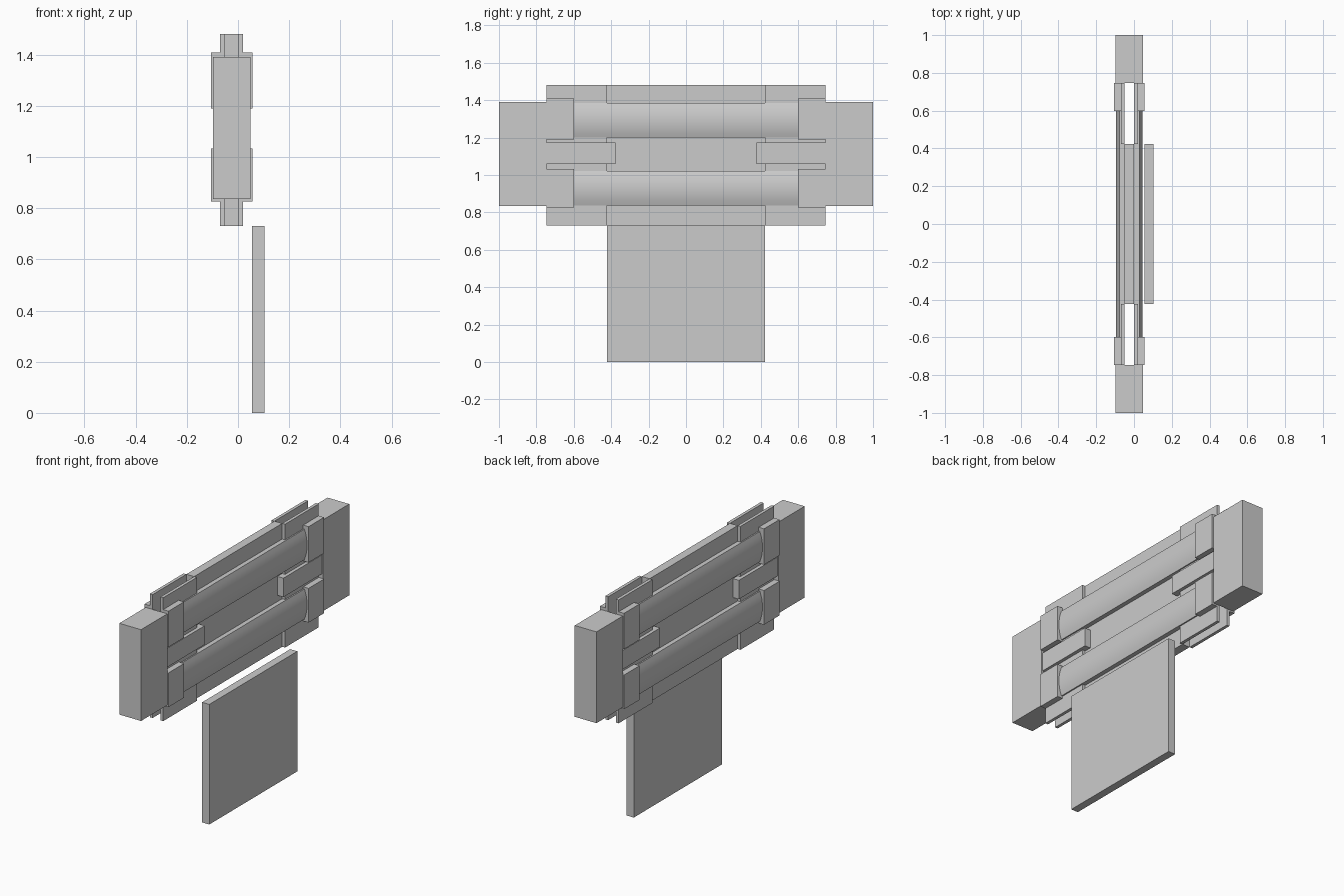
import bpy
import math

if "Cube" in bpy.data.objects:
    bpy.data.objects.remove(bpy.data.objects["Cube"])

CX = -0.025  # centre plane of the upper assembly


def mesh_object(name, verts, faces):
    me = bpy.data.meshes.new(name)
    me.from_pydata(verts, [], faces)
    ob = bpy.data.objects.new(name, me)
    bpy.context.collection.objects.link(ob)
    return ob


def prism(name, profile, y0, y1):
    """Extrude a counter-clockwise (x, z) profile along y."""
    n = len(profile)
    verts = [(x, y, z) for y in (y0, y1) for x, z in profile]
    faces = [tuple(range(n)), tuple(range(2 * n - 1, n - 1, -1))]
    faces += [(i, i + n, (i + 1) % n + n, (i + 1) % n) for i in range(n)]
    return mesh_object(name, verts, faces)


def box(name, x0, x1, y0, y1, z0, z1):
    return prism(name, [(x0, z0), (x1, z0), (x1, z1), (x0, z1)], y0, y1)


def both_sides(s, d0, d1):
    """x range at distance d0..d1 from the centre plane on side s."""
    return sorted((CX + s * d0, CX + s * d1))


# hanging plate and core panel
box("hanging_plate", 0.055, 0.103, -0.423, 0.423, 0, 0.73)
box("core_panel", -0.051, 0.001, -0.423, 0.423, 0.73, 1.48)

# solid blocks at both ends
for e in (-1, 1):
    ya, yb = sorted((e * 0.747, e * 1.0))
    box("end_block", CX - 0.073, CX + 0.073, ya, yb, 0.835, 1.39)

for s in (-1, 1):
    # bulged rails along each face
    for z0, z1 in ((0.838, 1.022), (1.20, 1.385)):
        zc, h = (z0 + z1) / 2, (z1 - z0) / 2
        pts = [(CX + s * 0.024, z0)]
        for i in range(9):
            t = -1 + i / 4
            pts.append((CX + s * (0.053 + 0.018 * (1 - t * t)), zc + h * t))
        pts.append((CX + s * 0.024, z1))
        if s < 0:
            pts.reverse()
        rail = prism("bulged_rail", pts, -0.605, 0.605)
        for p in rail.data.polygons:
            p.use_smooth = True
        rail.data.set_sharp_from_angle(angle=math.radians(30))

    for e in (-1, 1):
        # side plates, middle straps and rail caps
        ya, yb = sorted((e * 0.423, e * 0.747))
        box("side_plate", *both_sides(s, 0.026, 0.045), ya, yb, 0.73, 1.48)
        ya, yb = sorted((e * 0.378, e * 0.747))
        box("middle_strap", *both_sides(s, 0.026, 0.066), ya, yb, 1.06, 1.175)
        ya, yb = sorted((e * 0.598, e * 0.747))
        for z0, z1 in ((0.825, 1.033), (1.19, 1.408)):
            box("rail_cap", *both_sides(s, 0.044, 0.081), ya, yb, z0, z1)
